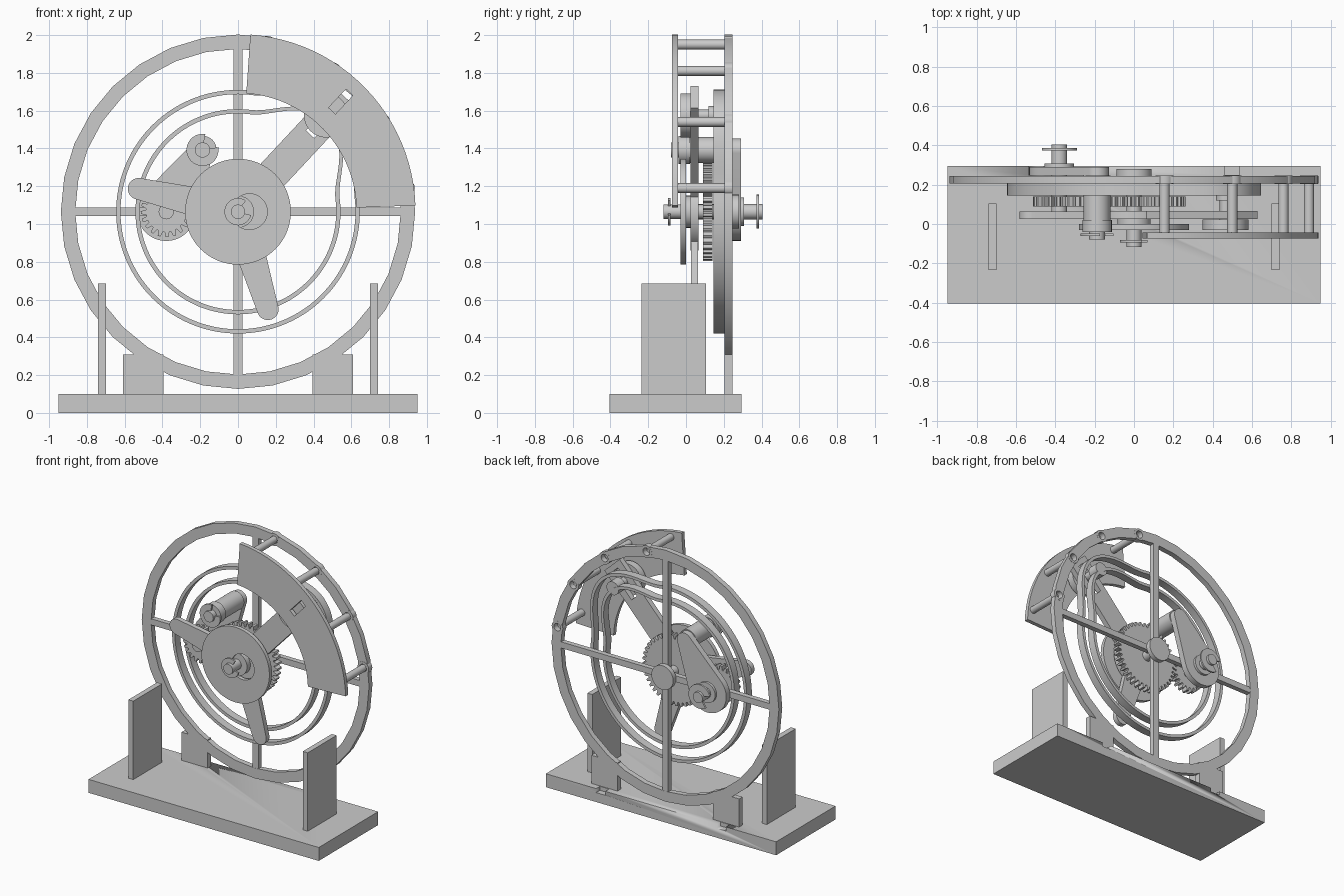
import bpy, bmesh
from math import sin, cos, pi, radians, hypot, atan2, acos

if "Cube" in bpy.data.objects:
    bpy.data.objects.remove(bpy.data.objects["Cube"])

CZ = 1.065  # height of the main axle


def circle(cx, cz, r, n=48):
    return [(cx + r * cos(2 * pi * i / n), cz + r * sin(2 * pi * i / n)) for i in range(n)]


def polar(r, deg):
    return (r * cos(radians(deg)), CZ + r * sin(radians(deg)))


def arc(r, a0, a1, n=24):
    return [polar(r, a0 + (a1 - a0) * i / n) for i in range(n + 1)]


def bar_points(deg, r0, r1, w):
    """Rectangle lying along a radial direction."""
    c, s = cos(radians(deg)), sin(radians(deg))
    return [(r * c - t * s, CZ + r * s + t * c)
            for r, t in ((r0, -w / 2), (r1, -w / 2), (r1, w / 2), (r0, w / 2))]


def link_points(a, ra, b, rb, n=20):
    """Two circles of different radius joined by tangents."""
    d = hypot(b[0] - a[0], b[1] - a[1])
    t = atan2(b[1] - a[1], b[0] - a[0])
    k = acos((ra - rb) / d)
    pts = []
    for c, r, s, e in ((a, ra, t + k, t + 2 * pi - k), (b, rb, t - k, t + k)):
        pts += [(c[0] + r * cos(s + (e - s) * i / n), c[1] + r * sin(s + (e - s) * i / n))
                for i in range(n + 1)]
    return pts


def plate(name, y0, y1, outline, *holes):
    """Extrude an x-z outline with holes between two y positions."""
    cu = bpy.data.curves.new(name, 'CURVE')
    cu.dimensions = '2D'
    cu.fill_mode = 'BOTH'
    cu.extrude = (y1 - y0) / 2
    for pts in (outline, *holes):
        sp = cu.splines.new('POLY')
        sp.points.add(len(pts) - 1)
        for p, (x, z) in zip(sp.points, pts):
            p.co = (x, z, 0, 1)
        sp.use_cyclic_u = True
    tmp = bpy.data.objects.new(name + "_curve", cu)
    bpy.context.collection.objects.link(tmp)
    bpy.context.view_layer.update()
    dg = bpy.context.evaluated_depsgraph_get()
    me = bpy.data.meshes.new_from_object(tmp.evaluated_get(dg))
    bpy.data.objects.remove(tmp)
    bm = bmesh.new()
    bm.from_mesh(me)
    for v in bm.verts:
        x, z, h = v.co
        v.co = (x, (y0 + y1) / 2 - h, z)
    bmesh.ops.remove_doubles(bm, verts=bm.verts, dist=1e-5)
    bmesh.ops.recalc_face_normals(bm, faces=bm.faces)
    bm.to_mesh(me)
    bm.free()
    ob = bpy.data.objects.new(name, me)
    bpy.context.collection.objects.link(ob)
    return ob


def rod(name, c, r, y0, y1, n=32):
    return plate(name, y0, y1, circle(c[0], c[1], r, n))


def box(name, x0, x1, y0, y1, z0, z1):
    return plate(name, y0, y1, [(x0, z0), (x1, z0), (x1, z1), (x0, z1)])


def gear(name, c, r, teeth, y0, y1, phase=0):
    pts = []
    for i in range(teeth):
        for f, rr in ((0, r - .028), (.25, r - .028), (.42, r), (.78, r)):
            a = 2 * pi * (i + f + phase) / teeth
            pts.append((c[0] + rr * cos(a), c[1] + rr * sin(a)))
    return plate(name, y0, y1, pts, circle(c[0], c[1], .035, 24))


def clip(name, c, r, y0, y1, open_deg):
    """Open retaining clip around a shaft."""
    angs = [radians(open_deg + 35 + 290 * i / 24) for i in range(25)]
    pts = [(c[0] + r * cos(a), c[1] + r * sin(a)) for a in angs]
    pts += [(c[0] + .036 * cos(a), c[1] + .036 * sin(a)) for a in reversed(angs)]
    return plate(name, y0, y1, pts)


axle = (0, CZ)
crank = (-.38, CZ)
post = (-.188, 1.392)
spacers = [(.155, 1.95), (.5, 1.81), (.76, 1.54), (.89, 1.19)]

# Base with shallow notches at the back edge
base = box("base", -.95, .95, -.405, .295, 0, .10)
for s in (-1, 1):
    cut = box("notch_cutter", s * .4975 - .038, s * .4975 + .038, .25, .32, .07, .12)
    cut.hide_render = True
    cut.hide_set(True)
    m = base.modifiers.new("notch", 'BOOLEAN')
    m.object = cut
    m.solver = 'EXACT'

# Uprights and ring feet
for s, side in ((-1, "left"), (1, "right")):
    box("upright_" + side, s * .72 - .02, s * .72 + .02, -.235, .105, .10, .685)
    box("ring_foot_" + side, s * .502 - .108, s * .502 + .108, .205, .245, .09, .31)

# Main ring with spokes, spacer bosses and holes
plate("main_ring", .205, .245, circle(0, CZ, .938, 32), circle(0, CZ, .862, 32),
      *[circle(x, z, .028, 16) for x, z in spacers])
box("spoke_vertical", -.024, .024, .206, .244, .19, 1.94)
box("spoke_horizontal", -.875, .875, .206, .244, 1.042, 1.088)
for i, p in enumerate(spacers):
    plate(f"spacer_boss_{i}", .204, .246, circle(*p, .046, 24), circle(*p, .028, 16))
    rod(f"spacer_rod_{i}", p, .026, -.045, .205, 20)

# Front sector plate with radial slot
plate("sector_plate", -.073, -.043, arc(.94, 2, 86) + arc(.628, 86, 2),
      bar_points(47, .73, .865, .05))


# Cam track: two walls following one lobed path
def cam(r, n=144):
    pts = []
    for i in range(n):
        d = 360 * i / n
        off = abs(d - 45)
        lift = .15 * cos(pi / 2 * off / 38) ** 2 if off < 38 else 0
        pts.append(polar(r + lift, d))
    return pts


plate("cam_wall_outer", .145, .205, cam(.645), cam(.622))
plate("cam_wall_inner", .145, .205, cam(.543), cam(.52))

# Rotor: hub, slotted arm, two counter levers
rod("rotor_hub", axle, .205, .025, .065, 48)
plate("slotted_arm", .025, .065, bar_points(47, .05, .83, .17), bar_points(47, .56, .79, .06))
for name, deg in (("lever_left", 167), ("lever_bottom", 287)):
    plate(name, .026, .064, link_points(polar(.1, deg), .085, polar(.54, deg), .057))

# Roller riding in the cam track
roller = (.466, 1.575)
rod("roller", roller, .117, -.03, .024, 40)
rod("roller_pin", roller, .03, .0, .2, 20)
rod("cam_follower", roller, .05, .12, .2, 24)

# Front disc with offset opening, axle and clip
plate("front_disc", -.03, 0, circle(0, CZ, .28, 64), circle(.06, CZ, .095, 32))
rod("front_hub", axle, .085, -.015, .025)
rod("main_axle", axle, .038, -.118, .28)
clip("axle_clip", axle, .072, -.095, -.082, 20)
rod("axle_back_cap", axle, .09, .245, .28)

# Gears
gear("main_gear", axle, .262, 40, .09, .14)
gear("small_gear", crank, .135, 20, .09, .14, .5)

# Rear link with crank shaft and front post
plate("rear_link", .246, .29, link_points(crank, .155, post, .06))
rod("crank_shaft", crank, .04, .06, .405)
rod("crank_flange", crank, .076, .29, .308)
clip("crank_clip", crank, .09, .373, .386, 200)
rod("post", post, .068, 0, .246)
rod("post_collar", post, .075, -.04, .02)
rod("post_pin", post, .04, -.08, 0)
clip("post_clip", post, .085, -.062, -.048, 45)

# Smooth round surfaces, keep edges sharp (faceted main ring stays flat)
bpy.ops.object.select_all(action='DESELECT')
for ob in bpy.context.collection.objects:
    if ob.type == 'MESH' and not ob.hide_render and ob.name != "main_ring":
        ob.select_set(True)
        bpy.context.view_layer.objects.active = ob
bpy.ops.object.shade_smooth_by_angle(angle=radians(30))
